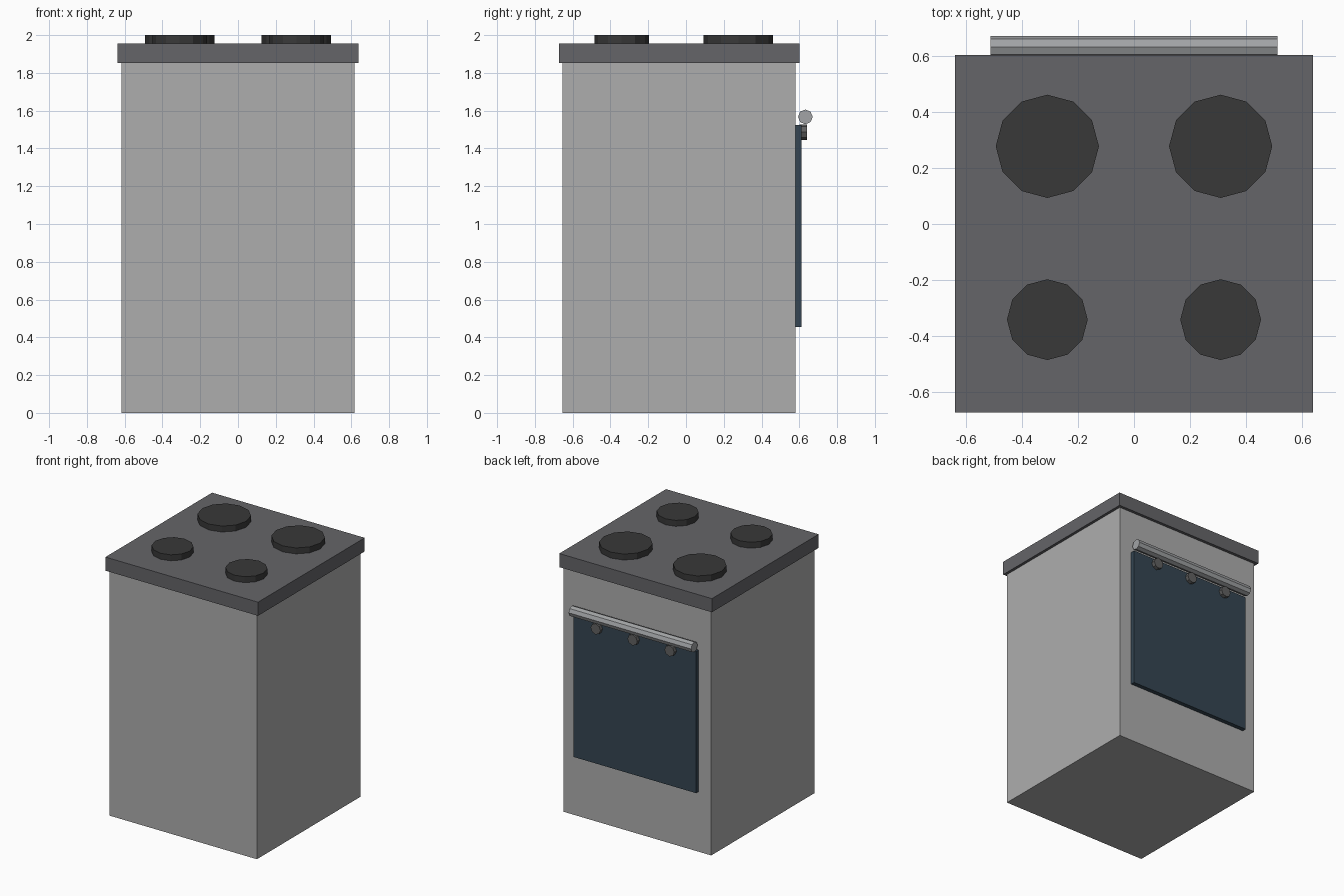
import bpy
from math import pi

if "Cube" in bpy.data.objects:
    bpy.data.objects.remove(bpy.data.objects["Cube"])


def material(name, rgb):
    m = bpy.data.materials.new(name)
    m.diffuse_color = (*rgb, 1)
    m.use_nodes = True
    m.node_tree.nodes["Principled BSDF"].inputs["Base Color"].default_value = m.diffuse_color
    return m


def box(name, lo, hi, mat=None):
    bpy.ops.mesh.primitive_cube_add(size=1, location=[(a + b) / 2 for a, b in zip(lo, hi)])
    ob = bpy.context.object
    ob.name = name
    ob.scale = [b - a for a, b in zip(lo, hi)]
    bpy.ops.object.transform_apply(location=False, rotation=False, scale=True)
    if mat:
        ob.data.materials.append(mat)
    return ob


def rod(name, centre, radius, depth, sides, mat, rot=(0, 0, 0)):
    bpy.ops.mesh.primitive_cylinder_add(vertices=sides, radius=radius, depth=depth,
                                        location=centre, rotation=rot)
    ob = bpy.context.object
    ob.name = name
    ob.data.materials.append(mat)
    return ob


dark_grey = material("dark_grey", (0.13, 0.13, 0.14))
black = material("burner_black", (0.04, 0.04, 0.04))
glass = material("door_glass", (0.035, 0.06, 0.085))
steel = material("steel", (0.36, 0.37, 0.38))
knob_grey = material("knob_grey", (0.12, 0.12, 0.12))
body_grey = material("body_grey", (0.42, 0.42, 0.42))

# Cabinet and overhanging cooktop
box("oven_body", (-0.617, -0.655, 0), (0.617, 0.58, 1.852), body_grey)
box("cooktop", (-0.638, -0.672, 1.852), (0.638, 0.602, 1.955), dark_grey)

# Burners: large pair on the door side, small pair opposite
for side, x in (("left", -0.309), ("right", 0.309)):
    rod(f"large_burner_{side}", (x, 0.277, 1.975), 0.184, 0.05, 12, black)
    rod(f"small_burner_{side}", (x, -0.341, 1.975), 0.144, 0.05, 12, black)

# Oven door with its bar handle
box("oven_door", (-0.512, 0.575, 0.455), (0.512, 0.612, 1.525), glass)
rod("door_handle", (0, 0.632, 1.567), 0.039, 1.024, 8, steel, (0, pi / 2, 0))

# Control knobs
for i, x in enumerate((-0.309, 0, 0.309)):
    rod(f"control_knob_{i + 1}", (x, 0.62, 1.486), 0.041, 0.04, 8, knob_grey, (pi / 2, 0, 0))
